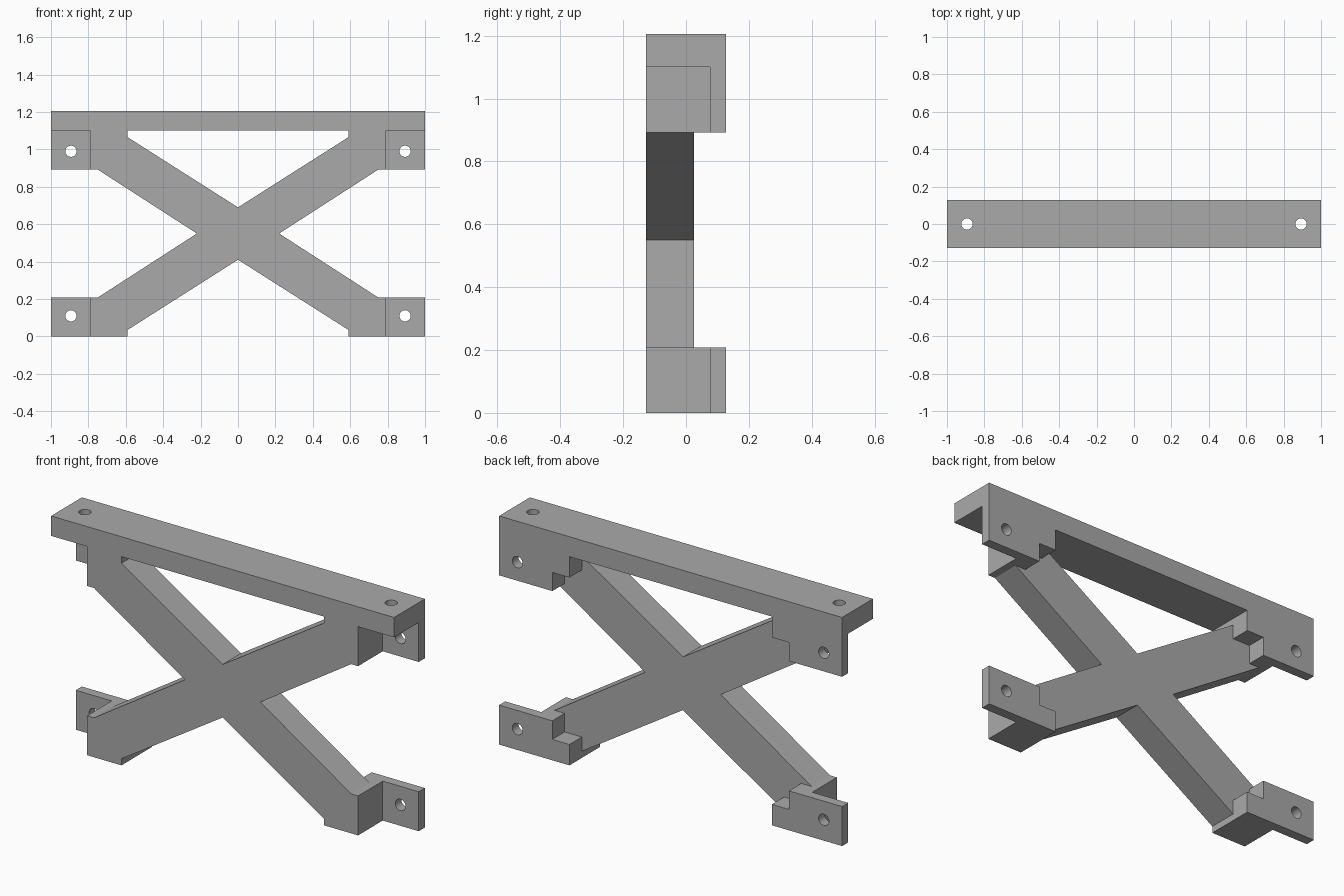
import bpy
import bmesh
from math import pi, radians
from mathutils import Matrix

cube = bpy.data.objects.get("Cube")
if cube:
    bpy.data.objects.remove(cube, do_unlink=True)

FRONT, BACK = -0.128, 0.128
BRACE_BACK = 0.025      # rear face of the crossed arms
TAB_FRONT = 0.077       # front face of the thin mounting tabs
MID = 0.55              # height of the crossing
BAR_BOTTOM, BAR_TOP = 2 * MID, 1.205
TAB_H = 0.208
HOLE_X, HOLE_R = 0.893, 0.03

grey = bpy.data.materials.new("plain grey")
grey.use_nodes = True
GREY = (0.4, 0.4, 0.4, 1)
grey.diffuse_color = GREY
grey.node_tree.nodes["Principled BSDF"].inputs["Base Color"].default_value = GREY


def prism(name, outline, y0, y1):
    """Extrude an outline in x and z from y0 to y1."""
    bm = bmesh.new()
    face = bm.faces.new([bm.verts.new((x, y0, z)) for x, z in outline])
    new = bmesh.ops.extrude_face_region(bm, geom=[face])["geom"]
    verts = [v for v in new if isinstance(v, bmesh.types.BMVert)]
    bmesh.ops.translate(bm, verts=verts, vec=(0, y1 - y0, 0))
    bmesh.ops.recalc_face_normals(bm, faces=bm.faces)
    mesh = bpy.data.meshes.new(name)
    bm.to_mesh(mesh)
    bm.free()
    mesh.materials.append(grey)
    obj = bpy.data.objects.new(name, mesh)
    bpy.context.collection.objects.link(obj)
    return obj


def rect(x0, x1, z0, z1):
    return [(x0, z0), (x1, z0), (x1, z1), (x0, z1)]


def select(obj):
    bpy.ops.object.select_all(action="DESELECT")
    obj.select_set(True)
    bpy.context.view_layer.objects.active = obj


def combine(obj, tool, operation):
    """Apply a boolean and discard the tool object."""
    mod = obj.modifiers.new("combine", "BOOLEAN")
    mod.operation, mod.solver, mod.object = operation, "EXACT", tool
    select(obj)
    bpy.ops.object.modifier_apply(modifier=mod.name)
    bpy.data.objects.remove(tool, do_unlink=True)


def drill(obj, centre, axis):
    """Bore a round hole along y or z."""
    bm = bmesh.new()
    turn = Matrix.Rotation(pi / 2, 4, "X") if axis == "y" else Matrix()
    bmesh.ops.create_cone(bm, cap_ends=True, segments=32, radius1=HOLE_R,
                          radius2=HOLE_R, depth=0.3,
                          matrix=Matrix.Translation(centre) @ turn)
    mesh = bpy.data.meshes.new("hole_cutter")
    bm.to_mesh(mesh)
    bm.free()
    mesh.materials.append(grey)
    cutter = bpy.data.objects.new("hole_cutter", mesh)
    cutter.hide_render = True
    bpy.context.collection.objects.link(cutter)
    combine(obj, cutter, "DIFFERENCE")


# Crossed arms: one quarter of the outline, mirrored up and across
quarter = [(0.59, 0.035), (0.59, 0), (0.79, 0), (0.79, TAB_H), (0.75, TAB_H)]
side = quarter + [(0.22, MID)] + [(x, 2 * MID - z) for x, z in reversed(quarter)]
right_half = [(0, 0.41)] + side + [(0, 2 * MID - 0.41)]
cross = right_half + [(-x, z) for x, z in reversed(side)]
cross_brace = prism("cross_brace", cross, FRONT, BRACE_BACK)

# Top bar with two vertical bolt holes
top_bar = prism("top_bar", rect(-1, 1, BAR_BOTTOM, BAR_TOP), FRONT, BACK)
for sx in (-1, 1):
    drill(top_bar, (sx * HOLE_X, 0, (BAR_BOTTOM + BAR_TOP) / 2), "z")

# Stepped corner brackets, each with a drilled mounting tab
pad = [(0.59, 0), (0.79, 0), (0.79, TAB_H), (0.69, TAB_H), (0.69, 0.11), (0.59, 0.11)]
for sx, x_name in ((1, "left"), (-1, "right")):
    for top, z_name in ((False, "lower"), (True, "upper")):
        def place(points):
            return [(sx * x, 2 * MID - z if top else z) for x, z in points]
        bracket = prism(f"{z_name}_{x_name}_bracket", place(pad), BRACE_BACK, BACK)
        tab = prism("tab", place(rect(0.79, 1, 0, TAB_H)), TAB_FRONT, BACK)
        combine(bracket, tab, "UNION")
        (hx, hz), = place([(HOLE_X, 0.11)])
        drill(bracket, (hx, 0.1, hz), "y")

# Smooth bores with crisp edges
for obj in [o for o in bpy.context.scene.objects if grey.name in o.material_slots]:
    select(obj)
    bpy.ops.object.shade_smooth_by_angle(angle=radians(30))
